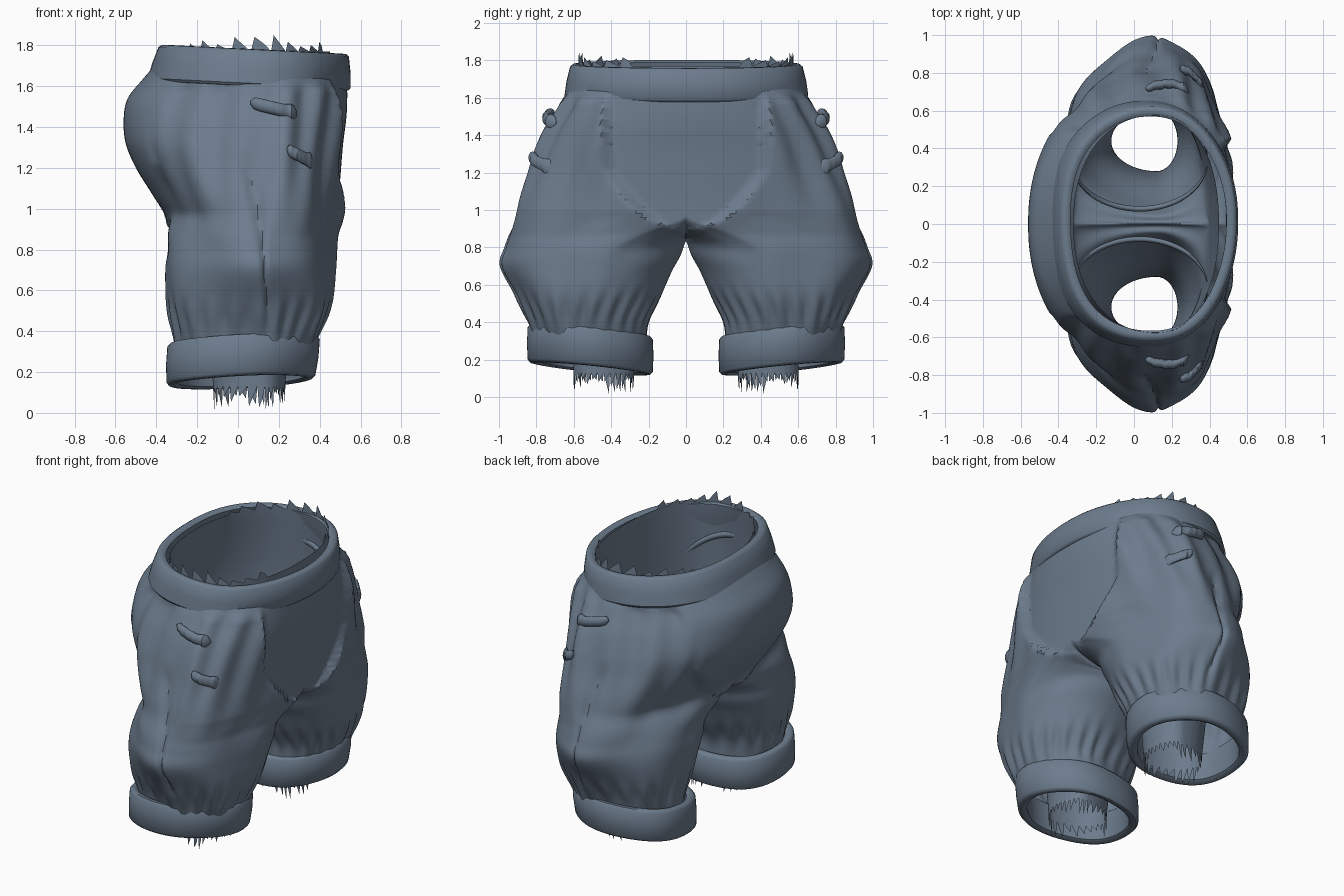
import bpy, bmesh, math, random
from math import sin, cos, pi, exp

random.seed(4)
if "Cube" in bpy.data.objects:
    bpy.data.objects.remove(bpy.data.objects["Cube"])

SLATE = (0.15, 0.2, 0.265, 1)
cloth = bpy.data.materials.new("slate_cloth")
cloth.use_nodes = True
cloth.diffuse_color = SLATE
bsdf = cloth.node_tree.nodes["Principled BSDF"]
bsdf.inputs["Base Color"].default_value = SLATE
bsdf.inputs["Roughness"].default_value = 0.8

HALF = 90          # segments on the outer half of a leg ring
FULL = HALF * 2
SUB = 8            # samples between control rings
XC = 0.12          # fore-aft centre of the side seam
TEETH = [random.uniform(0.25, 1) for _ in range(FULL)]


def finish(name, bm, mirror=True):
    bmesh.ops.recalc_face_normals(bm, faces=bm.faces)
    me = bpy.data.meshes.new(name)
    bm.to_mesh(me)
    bm.free()
    me.materials.append(cloth)
    for p in me.polygons:
        p.use_smooth = True
    me.set_sharp_from_angle(angle=math.radians(45))
    ob = bpy.data.objects.new(name, me)
    bpy.context.collection.objects.link(ob)
    if mirror:
        mod = ob.modifiers.new("mirror", 'MIRROR')
        mod.use_axis = (False, True, False)
        mod.merge_threshold = 0.002


def step(lo, hi, v):
    t = min(1, max(0, (v - lo) / (hi - lo)))
    return t * t * (3 - 2 * t)


def spow(v, e):
    return math.copysign(abs(v) ** (2 / e), v)


def resample(rows):
    # Catmull-Rom through the control rings
    out = []
    for k in range(len(rows) - 1):
        a, b, c, d = (rows[min(max(k + j, 0), len(rows) - 1)] for j in (-1, 0, 1, 2))
        for n in range(SUB):
            t = n / SUB
            out.append([0.5 * (2 * q + (r - p) * t + (2 * p - 5 * q + 4 * r - s) * t * t
                               + (3 * q - p - 3 * r + s) * t ** 3)
                        for p, q, r, s in zip(a, b, c, d)])
    return out + [list(rows[-1])]


def ring_point(row, ang):
    z, x0, x1, yi, yo, cy, e, dip = row
    c, s = cos(ang), sin(ang)
    cy, yi = max(cy, 0), max(yi, 0)
    x = XC + ((x1 - XC) if c > 0 else (XC - x0)) * spow(c, e if s >= 0 else 2)
    if s >= 0:
        return x, cy + (yo - cy) * spow(s, e), z
    return x, max(0, cy + (cy - yi) * spow(s, 2)), z + dip * s


def shell(name, rows, seam, relief=None, ragged=False):
    """One trouser half: closed rings up to the crotch seam, open half rings above."""
    bm = bmesh.new()
    samples, seam = resample(rows), seam * SUB
    grid = []
    for k, row in enumerate(samples):
        line = []
        for i in range(FULL if k <= seam else HALF + 1):
            ang = 2 * pi * i / FULL
            x, y, z = ring_point(row, ang)
            if relief and not (k == seam and i > HALF):
                d = relief(x, y, z, ang)
                x += d * cos(ang)
                y = max(0, y + d * sin(ang))
            if k >= seam and (i in (0, HALF) or i > HALF):
                y = 0
            tooth = (i % 6) / 5 * TEETH[i // 6]
            if ragged and k == 0:
                z -= 0.12 * tooth
            if ragged and k == len(samples) - 1 and y > 0.3:
                z += 0.085 * tooth
            line.append(bm.verts.new((x, y, z)))
        grid.append(line)
    for k in range(len(grid) - 1):
        a, b = grid[k], grid[k + 1]
        for i in range(FULL if k < seam else HALF):
            j = (i + 1) % FULL
            bm.faces.new((a[i], a[j], b[j], b[i]))
    finish(name, bm)


# Control rings: z, back x, front x, inner y, outer y, centre y, squareness, crotch dip
outer = [
    (0.29, -0.30, 0.36, 0.21, 0.80, 0.52, 2.0, 0),
    (0.41, -0.32, 0.41, 0.20, 0.84, 0.52, 2.0, 0),
    (0.55, -0.35, 0.46, 0.13, 0.91, 0.50, 1.95, 0),
    (0.70, -0.36, 0.475, 0.06, 0.99, 0.45, 1.8, 0),
    (0.80, -0.35, 0.48, 0.02, 0.97, 0.38, 1.9, 0),
    (0.89, -0.35, 0.485, 0.00, 0.94, 0.20, 2.1, 0.05),
    (0.97, -0.36, 0.49, 0.00, 0.91, 0.00, 2.25, 0.1),
    (1.07, -0.42, 0.495, 0.00, 0.88, 0.00, 2.25, 0),
    (1.20, -0.50, 0.505, 0.00, 0.83, 0.00, 2.25, 0),
    (1.32, -0.55, 0.515, 0.00, 0.79, 0.00, 2.25, 0),
    (1.44, -0.56, 0.53, 0.00, 0.74, 0.00, 2.2, 0),
    (1.54, -0.54, 0.535, 0.00, 0.68, 0.00, 2.2, 0),
    (1.63, -0.47, 0.53, 0.00, 0.635, 0.00, 2.2, 0),
    (1.71, -0.40, 0.50, 0.00, 0.60, 0.00, 2.2, 0),
]
inner = [
    (0.13, -0.12, 0.23, 0.28, 0.60, 0.44, 2.0, 0),
    (0.50, -0.17, 0.27, 0.24, 0.62, 0.43, 2.0, 0),
    (0.76, -0.25, 0.33, 0.12, 0.63, 0.37, 2.0, 0),
    (0.94, -0.30, 0.36, 0.05, 0.62, 0.25, 2.0, 0.03),
    (1.06, -0.33, 0.40, 0.00, 0.61, 0.00, 2.2, 0.1),
    (1.40, -0.36, 0.43, 0.00, 0.60, 0.00, 2.2, 0),
    (1.77, -0.32, 0.45, 0.00, 0.575, 0.00, 2.2, 0),
]


def folds(x, y, z, ang):
    c, s = cos(ang), sin(ang)
    # smooth front and seat panels with a step where the leg cloth begins
    width = 0.4 * min(1, max(0, (z - 0.9) / 0.32)) ** 0.5
    leg = step(-0.005, 0.025, y - width) if c > 0 else step(-0.02, 0.06, y - width * 1.2)
    d = (0.035 if c > 0 else -0.03) * leg * abs(c) ** 0.5 * step(0.85, 1.0, z)
    # gathers hanging from the waistband and above the cuffs
    side = step(-0.5, 0.2, s)
    d += 0.014 * leg * side * sin(17 * ang + 3 * z) * step(0.8, 1.35, z)
    d += 0.009 * sin(23 * ang + 5 * z) * exp(-((z - 0.46) / 0.09) ** 2)
    d += 0.008 * leg * side * sin(7 * ang - 6 * z)
    # creases fanning out from the crotch
    d += 0.008 * sin(26 * z + 9 * y) * exp(-((z - 0.76) / 0.12) ** 2) * step(0.5, 0, y)
    # side seam
    d -= 0.02 * exp(-((ang - 1.66 + 0.25 * (1.2 - z)) / 0.04) ** 2) \
        * step(0.45, 0.55, z) * step(1.3, 1.15, z)
    return d * step(1.65, 1.56, z)


shell("breeches", outer, 6, relief=folds)
shell("lining", inner, 4, ragged=True)

# Band section: outward offset, height fraction
SECTION = [(-0.05, 0.05), (-0.03, -0.01), (-0.008, 0.0), (0.004, 0.07), (0.008, 0.5),
           (0.004, 0.93), (-0.008, 1.0), (-0.03, 1.01), (-0.05, 0.94), (-0.055, 0.5)]


def band(name, low, high, height, base, squareness, mirror):
    """low / high: centre x, centre y, x radius, y radius at the two edges."""
    bm = bmesh.new()
    rings = []
    for off, v in SECTION:
        cx, cy, rx, ry = (a + (b - a) * v for a, b in zip(low, high))
        line = []
        for i in range(96):
            a = 2 * pi * i / 96
            off_a = off + 0.004 * sin(5 * a + 1)
            x = cx + (rx + off_a) * spow(cos(a), squareness)
            y = cy + (ry + off_a) * spow(sin(a), squareness)
            line.append(bm.verts.new((x, y, base(x, y) + height * v)))
        rings.append(line)
    for a, b in zip(rings, rings[1:] + rings[:1]):
        for i in range(96):
            j = (i + 1) % 96
            bm.faces.new((a[i], a[j], b[j], b[i]))
    finish(name, bm, mirror)


band("waistband", (0.05, 0, 0.495, 0.65), (0.075, 0, 0.46, 0.615), 0.178,
     lambda x, y: 1.605 - 0.05 * x, 2.2, False)
band("cuffs", (0.01, 0.51, 0.36, 0.33), (0.025, 0.51, 0.37, 0.33), 0.2,
     lambda x, y: 0.152 + 0.05 * x + 0.1 * (y - 0.51), 2.1, True)


def tube(name, path, radii, closed=False):
    # round section swept along a path, flattened in the y-z plane
    bm = bmesh.new()
    rings = [[bm.verts.new((x, y + 0.9 * r * cos(q * pi / 6), z + 1.2 * r * sin(q * pi / 6)))
              for q in range(12)] for (x, y, z), r in zip(path, radii)]
    for a, b in zip(rings, rings[1:] + (rings[:1] if closed else [])):
        for q in range(12):
            bm.faces.new((a[q], a[(q + 1) % 12], b[(q + 1) % 12], b[q]))
    if not closed:
        bm.faces.new(rings[0])
        bm.faces.new(rings[-1])
    finish(name, bm)


def side_y(x, z):
    # outer cloth surface beside the given point
    row = min(resample(outer), key=lambda r: abs(r[0] - z))
    pts = [ring_point(row, pi * k / 200) for k in range(201)]
    return min(pts, key=lambda p: abs(p[0] - x))[1]


# Small strap loops with rounded ends on each hip
for name, start, end, lift in (("upper_loop", (0.06, 1.52), (0.29, 1.465), 0.025),
                               ("lower_loop", (0.24, 1.29), (0.37, 1.225), 0.045)):
    path, radii = [], []
    for k in range(17):
        t = k / 16
        x, z = (a + (b - a) * t for a, b in zip(start, end))
        path.append((x, side_y(x, z) + lift + 0.012 * sin(pi * t), z))
        r = 0.027 + 0.010 * exp(-((t - 0.9) / 0.09) ** 2)
        radii.append(r * max(0.05, 1 - abs(2 * t - 1) ** 8) ** 0.5)
    tube(name, path, radii)

# Hem of each leg opening inside the seat
angles = [2 * pi * k / 64 for k in range(64)]
tube("leg_opening_hem",
     [(0.03 + 0.36 * cos(a), 0.34 + 0.26 * sin(a), 1.27 + 0.31 * sin(a)) for a in angles],
     [0.016] * 64, closed=True)
